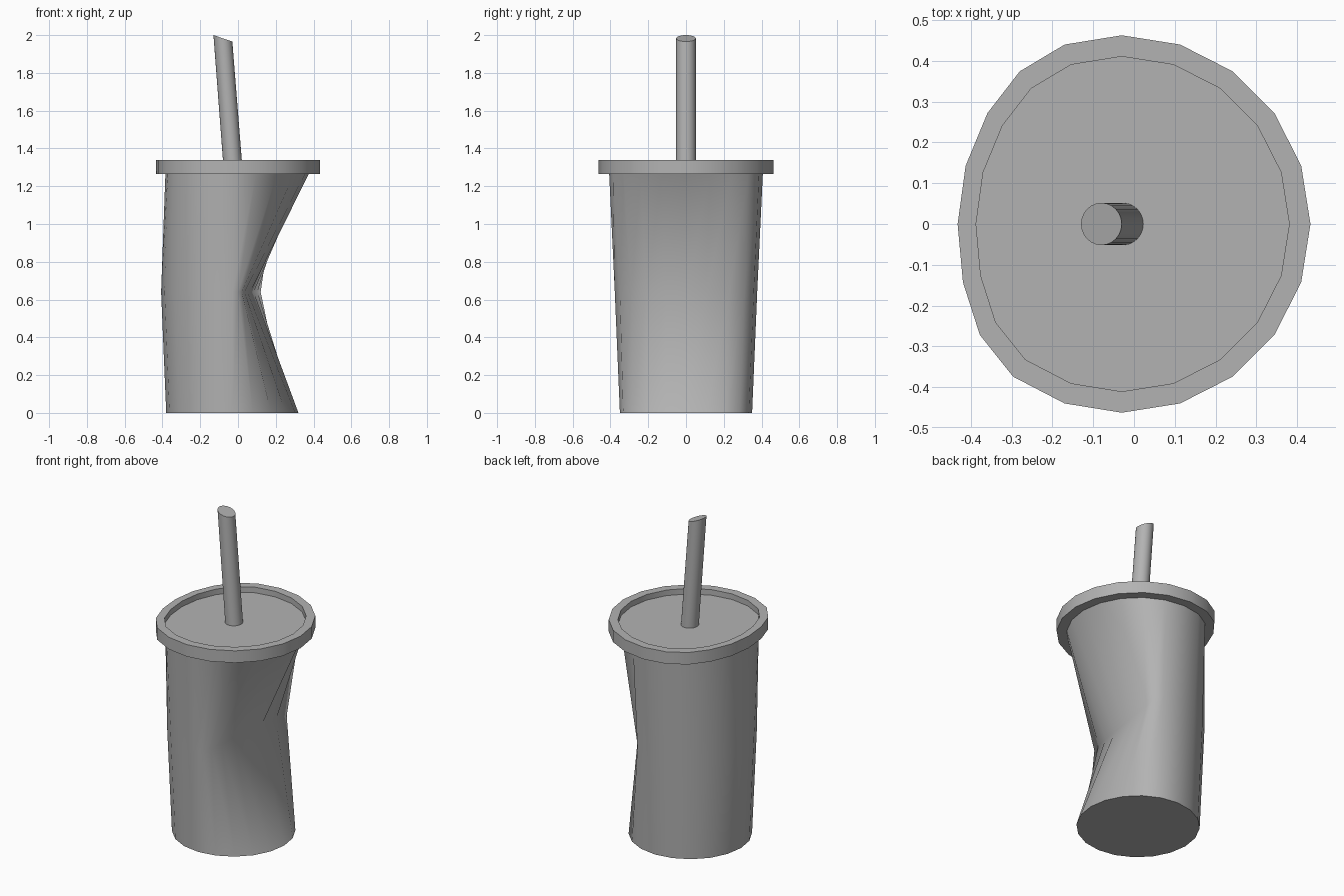
import bpy, bmesh
from math import sin, cos, radians

if "Cube" in bpy.data.objects:
    bpy.data.objects.remove(bpy.data.objects["Cube"])

N = 20
CX = -0.03
# Squash of the left half of the top, from the back round to the front
SQUASH = [0.98, 0.92, 0.88, 0.87, 0.87, 0.885, 0.93, 0.98, 0.98]

grey = bpy.data.materials.new("grey")
grey.diffuse_color = (0.45, 0.45, 0.45, 1)
grey.use_nodes = True
grey.node_tree.nodes["Principled BSDF"].inputs["Base Color"].default_value = grey.diffuse_color


def ring(r, z, squash=False):
    """Round section about CX; the left half can be squashed in x."""
    pts = []
    for i in range(N):
        a = radians(i * 360 / N)
        k = SQUASH[i - 6] if squash and 6 <= i <= 14 else 1.0
        pts.append((CX + r * cos(a) * k, r * sin(a), z))
    return pts


def loft(name, rings, angle):
    """Skin the rings in order and cap both ends."""
    bm = bmesh.new()
    loops = [[bm.verts.new(p) for p in r] for r in rings]
    for a, b in zip(loops, loops[1:]):
        for i in range(len(a)):
            j = (i + 1) % len(a)
            bm.faces.new((a[i], a[j], b[j], b[i]))
    bm.faces.new(loops[0][::-1])
    bm.faces.new(loops[-1])
    bmesh.ops.recalc_face_normals(bm, faces=bm.faces)
    me = bpy.data.meshes.new(name)
    bm.to_mesh(me)
    bm.free()
    me.materials.append(grey)
    ob = bpy.data.objects.new(name, me)
    bpy.context.collection.objects.link(ob)
    bpy.ops.object.select_all(action='DESELECT')
    ob.select_set(True)
    bpy.context.view_layer.objects.active = ob
    bpy.ops.object.shade_smooth_by_angle(angle=radians(angle))
    return ob


# Cup: tapered body, pinched inwards on the right at mid height
waist = ring(0.377, 0.64)
dent = {-4: (0.0, -0.35), -3: (0.02, -0.29), -2: (0.035, -0.21), -1: (0.05, -0.11),
        0: (0.065, 0.0), 1: (0.083, 0.11), 2: (0.103, 0.23), 3: (0.12, 0.31), 4: (0.085, 0.359)}
for i, (x, y) in dent.items():
    waist[i % N] = (x, y, 0.64)
loft("cup", [ring(0.35, 0), waist, ring(0.407, 1.27, True)], 60)

# Lid: thick rim around a shallow recessed disc
loft("lid", [ring(0.4, 1.265, True), ring(0.463, 1.265, True), ring(0.463, 1.34, True),
             ring(0.411, 1.34, True), ring(0.411, 1.305, True)], 30)


# Straw: leaning tube with a slanted tip
def straw_ring(cx, z, slope):
    return [(cx + 0.05 * cos(radians(a)), 0.052 * sin(radians(a)),
             z - slope * cos(radians(a))) for a in range(0, 360, 15)]


loft("straw", [straw_ring(-0.026, 1.29, 0), straw_ring(-0.08, 1.983, 0.017)], 30)
